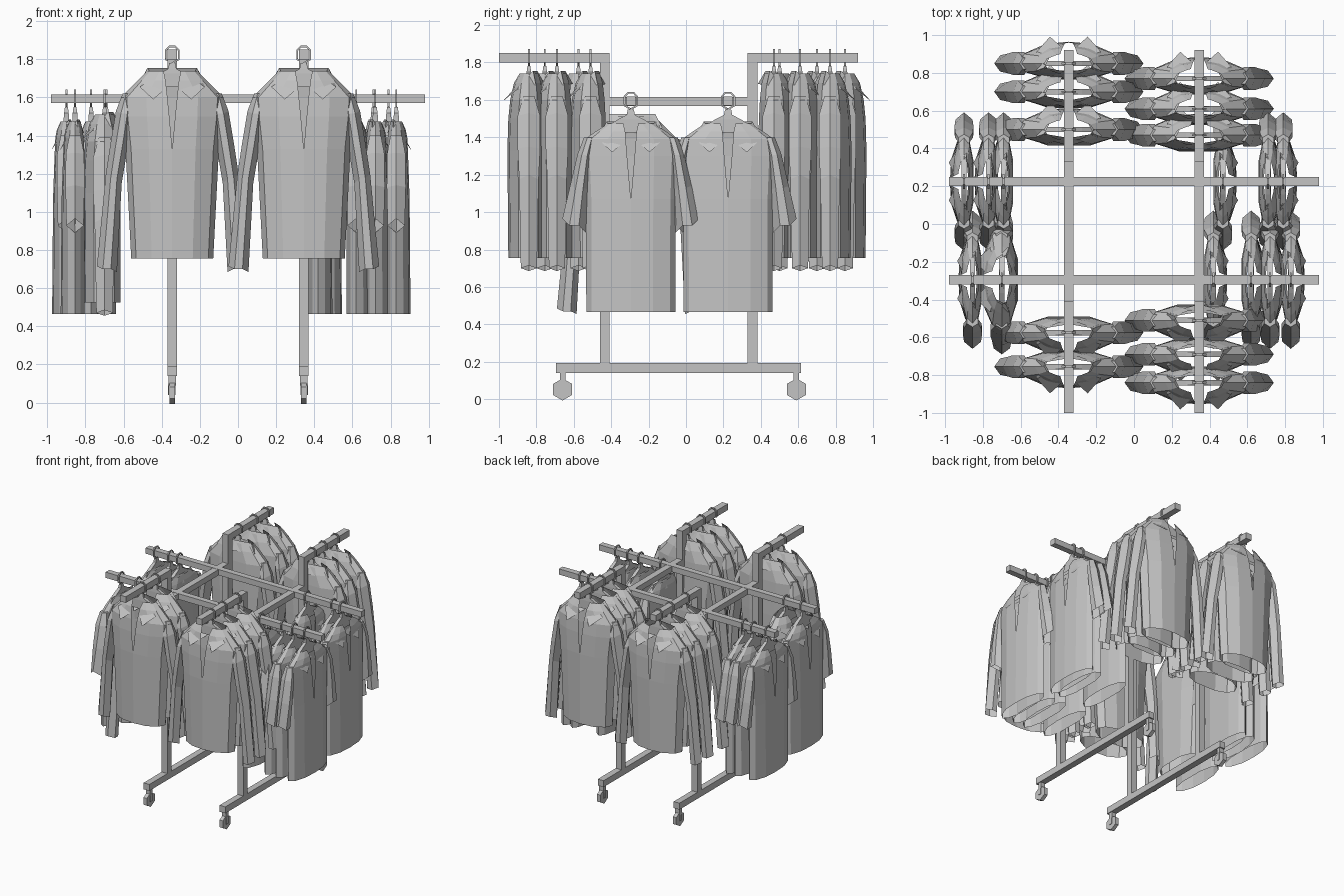
import bpy, bmesh
from math import pi
from mathutils import Vector, Matrix

cube = bpy.data.objects.get("Cube")
if cube:
    bpy.data.objects.remove(cube, do_unlink=True)

grey = bpy.data.materials.new("light_grey")
grey.use_nodes = True
grey.diffuse_color = (0.55, 0.55, 0.55, 1)
grey.node_tree.nodes["Principled BSDF"].inputs["Base Color"].default_value = (0.55, 0.55, 0.55, 1)


def make_mesh(name, bm):
    bmesh.ops.remove_doubles(bm, verts=bm.verts, dist=0.0005)
    bmesh.ops.recalc_face_normals(bm, faces=bm.faces)
    me = bpy.data.meshes.new(name)
    bm.to_mesh(me)
    bm.free()
    me.materials.append(grey)
    return me


def place(name, me, loc=(0, 0, 0), yaw=0):
    ob = bpy.data.objects.new(name, me)
    ob.location = loc
    ob.rotation_euler.z = yaw
    bpy.context.collection.objects.link(ob)
    return ob


def add_box(bm, lo, hi):
    lo, hi = Vector(lo), Vector(hi)
    size = Matrix.Diagonal((*(hi - lo), 1))
    bmesh.ops.create_cube(bm, size=1, matrix=Matrix.Translation((lo + hi) / 2) @ size)


def box(name, lo, hi):
    bm = bmesh.new()
    add_box(bm, lo, hi)
    place(name, make_mesh(name, bm))


def loft(bm, rings, closed):
    """Skin a stack of point rings with quads."""
    vs = [[bm.verts.new(p) for p in r] for r in rings]
    n = len(vs[0])
    for a, b in zip(vs, vs[1:]):
        for i in range(n if closed else n - 1):
            j = (i + 1) % n
            bm.faces.new((a[i], a[j], b[j], b[i]))
    return vs


def torso(bm, levels):
    # level: height, half width, front depth, back depth, placket half gap
    rings = []
    for z, w, f, b, v in levels:
        half = [(v, -f), (w * 0.5, -f * 0.9), (w * 0.88, -f * 0.5), (w, 0),
                (w * 0.85, b * 0.6), (w * 0.45, b)]
        pts = half + [(0, b)] + [(-x, y) for x, y in reversed(half)]
        rings.append([(x, y, z) for x, y in pts])
    loft(bm, rings, False)


def sleeves(bm, levels):
    # level: inner x, inner z, outer x, outer z, half depth
    for s in (-1, 1):
        rings = []
        for xi, zi, xo, zo, d in levels:
            xm, zm = (xi + xo) / 2, (zi + zo) / 2
            q = (xo - xi) / 5
            ring = [(xi, 0, zi), (xm - q, -d, zm), (xm + q, -d, zm),
                    (xo, 0, zo), (xm + q, d, zm), (xm - q, d, zm)]
            rings.append([(s * x, y, z) for x, y, z in ring])
        vs = loft(bm, rings, True)
        bm.faces.new(vs[0])


def collar(bm, top, f, b):
    # folded band, with a pointed leaf on each side of the placket
    for s in (-1, 1):
        inner = [(0, b * 0.6, top), (0.13, b * 0.3, top), (0.1, -f * 0.35, top - 0.05),
                 (0.035, -f * 0.8, top - 0.11)]
        outer = [(0, b * 1.15, top - 0.07), (0.17, b * 0.5, top - 0.075),
                 (0.17, -f * 0.6, top - 0.1), (0.1, -f * 1.35, top - 0.165)]
        loft(bm, [[(s * x, y, z) for x, y, z in r] for r in (inner, outer)], False)


def hanger(bm, rail):
    # hook bent over the rail, with a stem and sloping shoulders
    path = [(-0.034, -0.02), (-0.034, 0.022), (-0.015, 0.043), (0.015, 0.043),
            (0.034, 0.022), (0.034, -0.025), (0, -0.045), (0, -0.07)]
    r = 0.005
    rings = []
    for i, (x, z) in enumerate(path):
        a = Vector(path[max(i - 1, 0)])
        c = Vector(path[min(i + 1, len(path) - 1)])
        t = (c - a).normalized()
        nx, nz = -t.y * r, t.x * r
        rings.append([(x + nx, -r, rail + z + nz), (x + nx, r, rail + z + nz),
                      (x - nx, r, rail + z - nz), (x - nx, -r, rail + z - nz)])
    loft(bm, rings, True)
    neck = [[(sx * w, sy * d, rail + z) for sx, sy in ((-1, -1), (1, -1), (1, 1), (-1, 1))]
            for z, w, d in ((-0.045, 0.016, 0.008), (-0.075, 0.022, 0.012),
                            (-0.1, 0.07, 0.014), (-0.15, 0.15, 0.014), (-0.17, 0.15, 0.014))]
    loft(bm, neck, True)


def long_shirt():
    bm = bmesh.new()
    torso(bm, [(0.755, 0.215, 0.11, 0.085, 0), (1.33, 0.245, 0.115, 0.085, 0),
               (1.5, 0.265, 0.11, 0.08, 0.015), (1.6, 0.27, 0.1, 0.075, 0.025),
               (1.69, 0.18, 0.08, 0.065, 0.035), (1.74, 0.13, 0.05, 0.05, 0.045)])
    sleeves(bm, [(0.2, 1.62, 0.26, 1.62, 0.03), (0.21, 1.5, 0.295, 1.53, 0.06),
                 (0.235, 1.33, 0.325, 1.35, 0.06), (0.265, 1.15, 0.348, 1.2, 0.052),
                 (0.29, 0.685, 0.395, 0.715, 0.043)])
    collar(bm, 1.755, 0.105, 0.075)
    hanger(bm, 1.825)
    return make_mesh("long_sleeved_shirt", bm)


def short_shirt():
    bm = bmesh.new()
    torso(bm, [(0.465, 0.238, 0.075, 0.05, 0), (1.07, 0.24, 0.07, 0.05, 0),
               (1.3, 0.25, 0.062, 0.05, 0.02), (1.39, 0.245, 0.058, 0.045, 0.027),
               (1.43, 0.19, 0.05, 0.04, 0.03), (1.475, 0.12, 0.03, 0.03, 0.04)])
    sleeves(bm, [(0.19, 1.4, 0.25, 1.4, 0.03), (0.21, 1.3, 0.285, 1.31, 0.048),
                 (0.225, 1.12, 0.325, 1.14, 0.05), (0.24, 0.89, 0.366, 0.965, 0.045)])
    collar(bm, 1.485, 0.06, 0.04)
    hanger(bm, 1.595)
    return make_mesh("short_sleeved_shirt", bm)


# Frame: two wheeled side frames, joined by two long rails
R = 0.026
POSTS, AXLES = (-0.435, 0.355), (-0.66, 0.59)
for side, x in (("right", -0.345), ("left", 0.345)):
    a, b = x - R, x + R
    box(side + "_base_beam", (a, -0.695, 0.14), (b, 0.615, 0.193))
    box(side + "_tie_beam", (a, POSTS[0], 1.568), (b, POSTS[1], 1.615))
    for end, y, tip in (("front", POSTS[0], -1.0), ("back", POSTS[1], 0.92)):
        box(f"{side}_{end}_post", (a, y - R, 0.19), (b, y + R, 1.85))
        box(f"{side}_{end}_arm", (a, min(tip, y - R), 1.8), (b, max(tip, y + R), 1.851))
    for end, y in zip(("front", "back"), AXLES):
        bm = bmesh.new()
        turn = Matrix.Translation((x, y, 0.052)) @ Matrix.Rotation(pi / 2, 4, "Y") \
            @ Matrix.Rotation(pi / 6, 4, "Z")
        bmesh.ops.create_cone(bm, cap_ends=True, segments=6, radius1=0.059,
                              radius2=0.059, depth=0.03, matrix=turn)
        add_box(bm, (x - 0.02, y - 0.015, 0.09), (x + 0.02, y + 0.015, 0.142))
        for s in (-1, 1):
            add_box(bm, (x + s * 0.016, y - 0.012, 0.04), (x + s * 0.021, y + 0.012, 0.1))
        place(f"{side}_{end}_caster", make_mesh("caster", bm))
for end, y in (("front", -0.295), ("back", 0.225)):
    box(end + "_rail", (-0.98, y - 0.024, 1.57), (0.98, y + 0.024, 1.617))

# Shirts on the high arms, facing outward to the front and back
long_me, short_me = long_shirt(), short_shirt()
for x, ys in ((-0.345, (-0.755, -0.575, 0.5, 0.7, 0.85)),
              (0.345, (-0.84, -0.69, -0.51, 0.47, 0.61, 0.77))):
    for y in ys:
        place("long_sleeved_shirt", long_me, (x, y, 0), pi if y > 0 else 0)

# Shirts on the low rails, facing outward to the sides
for y, xs in ((0.225, (-0.9, -0.77, -0.69, 0.47, 0.71, 0.79)),
              (-0.295, (-0.855, 0.42, 0.62, 0.72, 0.83))):
    for x in xs:
        place("short_sleeved_shirt", short_me, (x, y, 0), pi / 2 if x > 0 else -pi / 2)
place("low_long_sleeved_shirt", long_me, (-0.7, -0.295, -0.23), -pi / 2)
